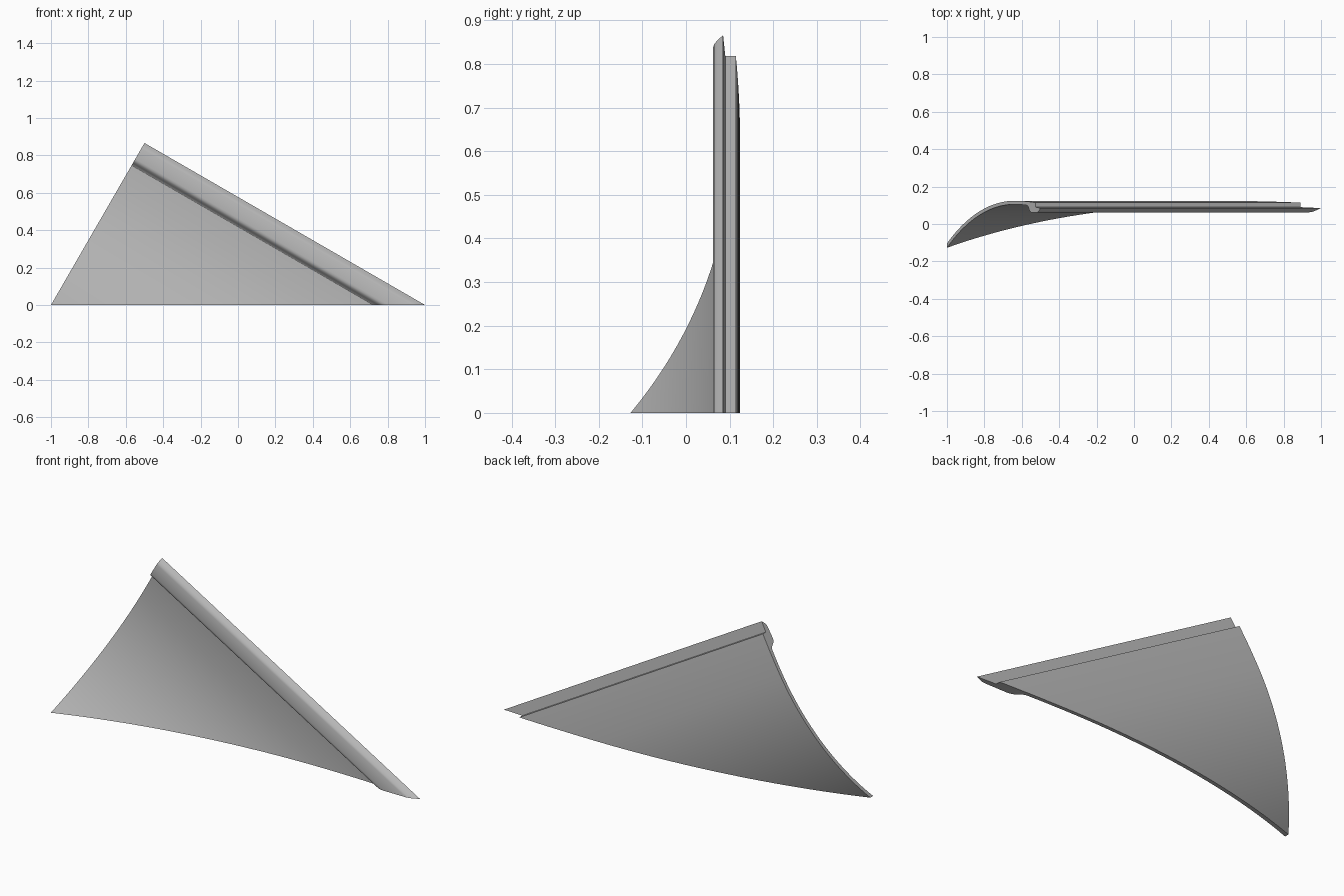
import bpy, bmesh, math

if "Cube" in bpy.data.objects:
    bpy.data.objects.remove(bpy.data.objects["Cube"])

# One flat grey for everything
grey = bpy.data.materials.new("grey")
grey.diffuse_color = (0.5, 0.5, 0.5, 1)
grey.use_nodes = True
grey.node_tree.nodes["Principled BSDF"].inputs["Base Color"].default_value = grey.diffuse_color

H = math.sqrt(3) / 2  # height of the right triangle outline


def near(w, y):
    """Profile point on the short edge of the triangle (w = distance from the long edge)."""
    return (-0.5 - 0.5 * w, y, H * (1 - w))


def far(w, y):
    """The same profile point swept along the long edge down to the ground."""
    return (1 - 2 * w, y, 0)


def sweep(name, profile, cap_quads, angle):
    """Sweep a closed profile between the short edge and the ground plane."""
    bm = bmesh.new()
    a = [bm.verts.new(near(*p)) for p in profile]
    b = [bm.verts.new(far(*p)) for p in profile]
    n = len(profile)
    for i in range(n):
        j = (i + 1) % n
        bm.faces.new((a[i], a[j], b[j], b[i]))
    for ring in (a, b):
        if cap_quads:  # thin curved section: ladder of quads
            for i in range(n // 2 - 1):
                bm.faces.new((ring[i], ring[i + 1], ring[n - 2 - i], ring[n - 1 - i]))
        else:
            bm.faces.new(ring)
    bmesh.ops.remove_doubles(bm, verts=bm.verts, dist=1e-5)
    bmesh.ops.recalc_face_normals(bm, faces=bm.faces)
    mesh = bpy.data.meshes.new(name)
    bm.to_mesh(mesh)
    bm.free()
    mesh.materials.append(grey)
    obj = bpy.data.objects.new(name, mesh)
    bpy.context.collection.objects.link(obj)
    bpy.context.view_layer.objects.active = obj
    obj.select_set(True)
    bpy.ops.object.shade_smooth_by_angle(angle=math.radians(angle))
    obj.select_set(False)
    return obj


def arc(w, crest, r_left, r_right):
    """Height of a curved surface with its crest at w = 0.28."""
    d = w - 0.28
    r = r_left if d < 0 else r_right
    return crest - (r - math.sqrt(r * r - d * d))


# Curved panel
steps = 32
ws = [0.055 + (1 - 0.055) * i / steps for i in range(steps + 1)]
front = [(w, arc(w, 0.105, 1.81, 1.233)) for w in ws]
back = [(w, arc(w, 0.124, 2.6, 1.252)) for w in ws]
sweep("curved_panel", front + back[::-1], True, 30)

# Raised strip along the long edge
strip = [(0, 0.085), (0.014, 0.072), (0.024, 0.0645), (0.034, 0.062),
         (0.098, 0.062), (0.108, 0.0645), (0.116, 0.07), (0.124, 0.082),
         (0.132, 0.094), (0.14, 0.1), (0.14, 0.108), (0.06, 0.1), (0.06, 0.0905)]
sweep("edge_strip", strip, False, 35)
